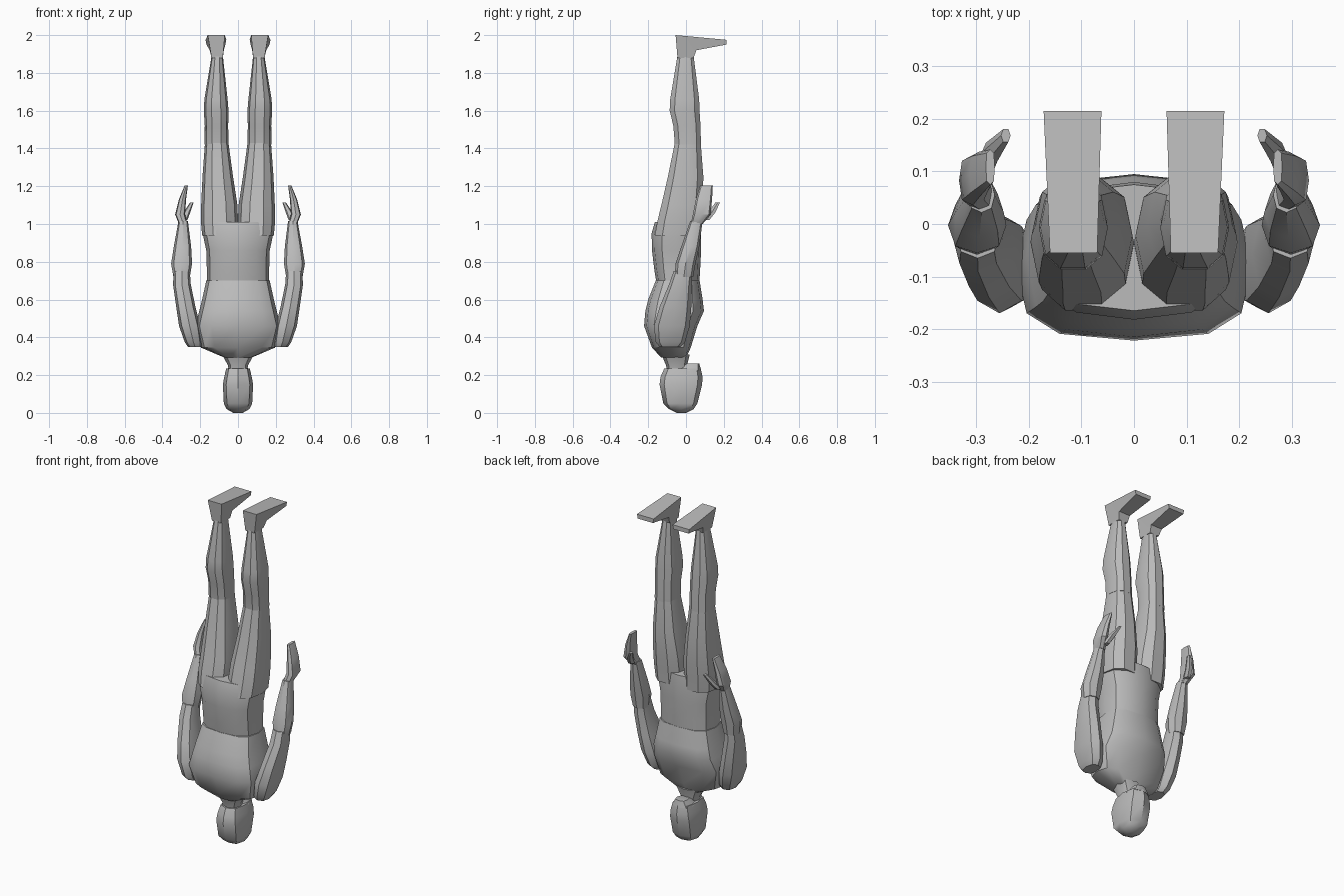
import bpy
import bmesh
from math import cos, sin, pi, radians

cube = bpy.data.objects.get("Cube")
if cube:
    bpy.data.objects.remove(cube, do_unlink=True)

# One flat grey for the whole figure
grey = bpy.data.materials.new("plain grey")
grey.use_nodes = True
colour = (0.5, 0.5, 0.5, 1.0)
grey.diffuse_color = colour
grey.node_tree.nodes["Principled BSDF"].inputs["Base Color"].default_value = colour


def finish(name, bm, angle):
    """Turn a bmesh into a shaded, coloured object."""
    bmesh.ops.recalc_face_normals(bm, faces=bm.faces)
    mesh = bpy.data.meshes.new(name)
    bm.to_mesh(mesh)
    bm.free()
    mesh.materials.append(grey)
    mesh.shade_smooth()
    mesh.set_sharp_from_angle(angle=radians(angle))
    obj = bpy.data.objects.new(name, mesh)
    bpy.context.scene.collection.objects.link(obj)
    return obj


def rounded(value, power):
    """Superellipse coordinate: higher power gives a boxier section."""
    size = abs(value) ** (2 / power)
    return size if value >= 0 else -size


def loft(name, rings, sides=8, power=2.4, side=1, angle=35):
    """Skin through rings given as (z, x_min, x_max, y_min, y_max)."""
    bm = bmesh.new()
    loops = []
    for z, x_min, x_max, y_min, y_max in rings:
        loop = []
        for i in range(sides):
            turn = 2 * pi * i / sides
            x = (x_min + x_max) / 2 + (x_max - x_min) / 2 * rounded(cos(turn), power)
            y = (y_min + y_max) / 2 + (y_max - y_min) / 2 * rounded(sin(turn), power)
            loop.append(bm.verts.new((side * x, y, z)))
        loops.append(loop)
    for low, high in zip(loops, loops[1:]):
        for i in range(sides):
            j = (i + 1) % sides
            bm.faces.new((low[i], low[j], high[j], high[i]))
    bm.faces.new(loops[0])
    bm.faces.new(loops[-1])
    return finish(name, bm, angle)


def central(name, rings, **options):
    """Symmetrical loft from (z, half_width, y_min, y_max)."""
    full = [(z, -half, half, back, front) for z, half, back, front in rings]
    return loft(name, full, **options)


def foot(name, side):
    """Side profile of (y, z, inner_x, outer_x) bridged across its width."""
    profile = [(-0.045, 1.88, 0.08, 0.14), (-0.055, 2.0, 0.07, 0.16),
               (0.215, 1.975, 0.062, 0.172), (0.215, 1.95, 0.067, 0.167),
               (0.055, 1.92, 0.075, 0.15), (0.04, 1.88, 0.08, 0.14)]
    bm = bmesh.new()
    inner = [bm.verts.new((side * a, y, z)) for y, z, a, b in profile]
    outer = [bm.verts.new((side * b, y, z)) for y, z, a, b in profile]
    count = len(profile)
    for i in range(count):
        j = (i + 1) % count
        bm.faces.new((inner[i], inner[j], outer[j], outer[i]))
    for wall in (inner, outer):
        bm.faces.new((wall[0], wall[1], wall[4], wall[5]))
        bm.faces.new((wall[1], wall[2], wall[3], wall[4]))
    return finish(name, bm, 25)


# Head, with the crown on the ground
head = central("head", [
    (0.0, 0.025, -0.05, 0.0),
    (0.02, 0.06, -0.09, 0.04),
    (0.05, 0.075, -0.12, 0.06),
    (0.15, 0.08, -0.14, 0.085),
    (0.19, 0.073, -0.135, 0.088),
    (0.235, 0.062, -0.115, 0.078)], power=2.8)
jaw = central("jaw", [
    (0.225, 0.06, -0.06, 0.08),
    (0.262, 0.035, 0.0, 0.07)], power=2.8)
neck = central("neck", [
    (0.2, 0.05, -0.1, 0.0),
    (0.25, 0.052, -0.105, 0.005),
    (0.31, 0.085, -0.13, 0.02)])

# Trunk
chest = central("chest", [
    (0.292, 0.07, -0.13, 0.0),
    (0.345, 0.195, -0.18, 0.025),
    (0.46, 0.225, -0.222, 0.06),
    (0.54, 0.205, -0.215, 0.095),
    (0.6, 0.19, -0.2, 0.088),
    (0.7, 0.168, -0.16, 0.072)], sides=12, power=3.0)
abdomen = central("abdomen", [
    (0.68, 0.165, -0.155, 0.07),
    (0.76, 0.165, -0.168, 0.075),
    (0.86, 0.168, -0.18, 0.08),
    (0.95, 0.187, -0.182, 0.08),
    (1.01, 0.185, -0.165, 0.075)], sides=12, power=2.6)

# Limbs, built once for each side
for label, side in (("left", 1), ("right", -1)):
    loft(label + "_thigh", [
        (0.94, 0.0, 0.19, -0.17, 0.08),
        (1.02, 0.0, 0.197, -0.155, 0.085),
        (1.1, 0.003, 0.195, -0.135, 0.092),
        (1.25, 0.026, 0.188, -0.1, 0.096),
        (1.44, 0.052, 0.174, -0.06, 0.08)], side=side, sides=10)
    loft(label + "_shin", [
        (1.42, 0.05, 0.177, -0.062, 0.082),
        (1.52, 0.052, 0.176, -0.07, 0.08),
        (1.6, 0.05, 0.181, -0.09, 0.075),
        (1.66, 0.055, 0.178, -0.087, 0.073),
        (1.89, 0.08, 0.14, -0.047, 0.042)], side=side, sides=10)
    foot(label + "_foot", side)

    loft(label + "_upper_arm", [
        (0.35, 0.19, 0.265, -0.14, -0.03),
        (0.375, 0.19, 0.282, -0.16, -0.005),
        (0.46, 0.2, 0.312, -0.17, 0.02),
        (0.56, 0.225, 0.327, -0.14, 0.028),
        (0.68, 0.25, 0.344, -0.09, 0.03),
        (0.75, 0.255, 0.34, -0.065, 0.035)], side=side)
    loft(label + "_forearm", [
        (0.72, 0.255, 0.342, -0.06, 0.038),
        (0.79, 0.243, 0.354, -0.055, 0.05),
        (0.88, 0.248, 0.34, -0.025, 0.07),
        (1.015, 0.265, 0.315, 0.022, 0.088)], side=side)
    loft(label + "_hand", [
        (1.0, 0.267, 0.313, 0.025, 0.088),
        (1.05, 0.28, 0.333, 0.036, 0.13),
        (1.13, 0.275, 0.313, 0.052, 0.138),
        (1.205, 0.265, 0.282, 0.075, 0.142)], side=side, power=3.0)
    loft(label + "_thumb", [
        (1.02, 0.268, 0.302, 0.075, 0.125),
        (1.06, 0.253, 0.29, 0.115, 0.157),
        (1.115, 0.235, 0.253, 0.155, 0.182)], side=side, sides=6)
